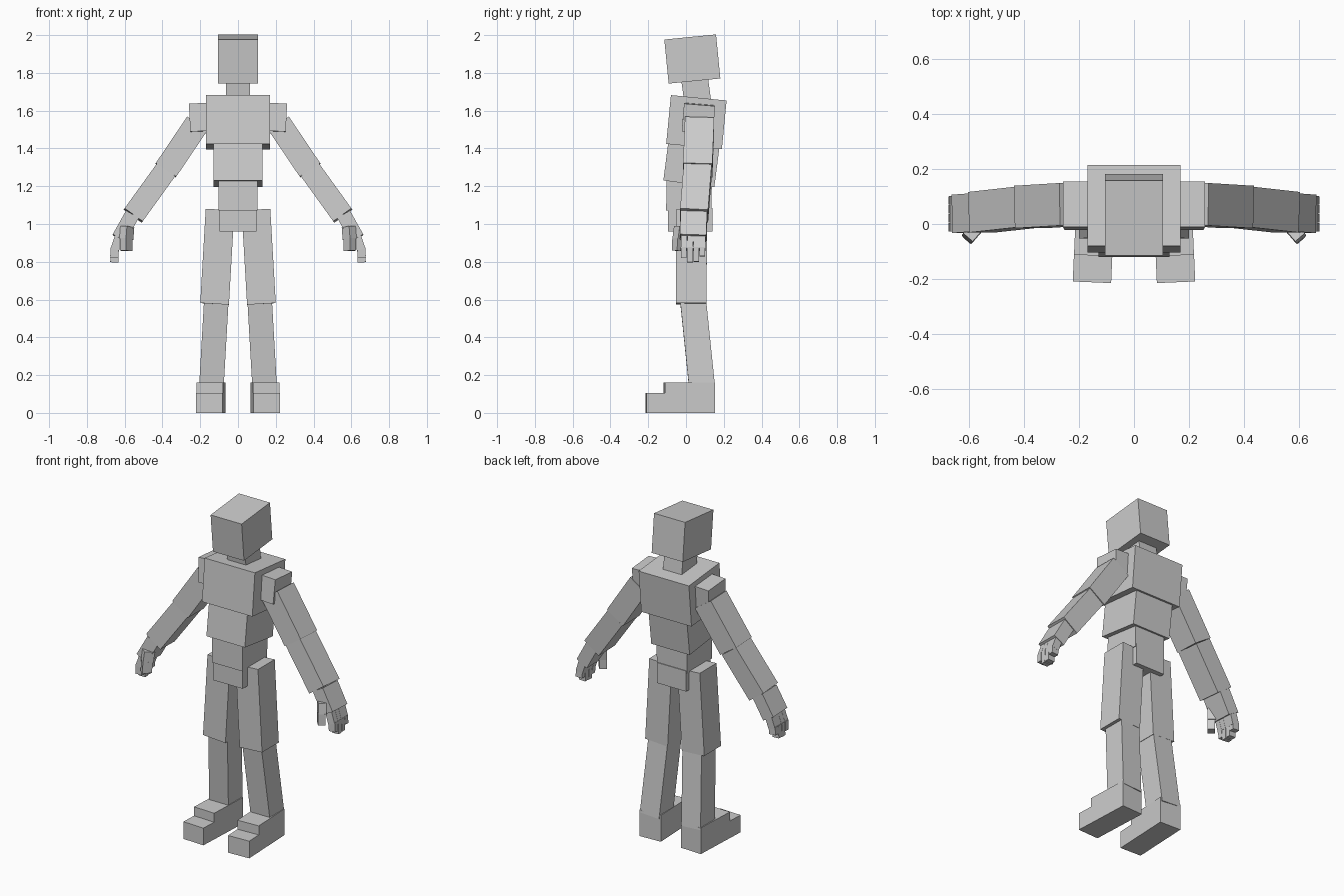
import bpy
from math import radians
from mathutils import Vector, Matrix


def beam(name, p0, p1, w, d, twist=0):
    """Box running from p0 to p1, w wide and d deep across its axis."""
    p0, p1 = Vector(p0), Vector(p1)
    z = (p1 - p0).normalized()
    x = Vector((0, 1, 0)).cross(z).normalized()
    y = z.cross(x)
    m = Matrix((x, y, z)).transposed() @ Matrix.Rotation(radians(twist), 3, 'Z')
    bpy.ops.mesh.primitive_cube_add(size=1)
    ob = bpy.context.object
    ob.name = name
    ob.data.transform(Matrix.Translation((p0 + p1) / 2) @ m.to_4x4()
                      @ Matrix.Diagonal((w, d, (p1 - p0).length, 1)))
    return ob


def pair(name, p0, p1, w, d, twist=0):
    """The same box on both sides of the body."""
    for side, s in (("left", 1), ("right", -1)):
        beam(f"{side}_{name}", (s * p0[0], *p0[1:]), (s * p1[0], *p1[1:]), w, d, s * twist)


# head and torso
beam("head", (0, .045, 1.757), (0, .022, 1.99), .21, .275)
beam("neck", (0, .063, 1.64), (0, .044, 1.78), .126, .142)
beam("chest", (0, .0425, 1.41), (0, .0675, 1.668), .34, .296)
beam("belly", (0, .015, 1.213), (0, .043, 1.43), .26, .272)
beam("waist", (0, .015, 1.07), (0, .017, 1.24), .206, .24)
beam("pelvis", (0, .022, .96), (0, .022, 1.085), .198, .235)

# legs
pair("thigh", (.124, .028, .577), (.095, .03, 1.076), .152, .162)
pair("shin", (.141, .085, .135), (.115, .038, .59), .13, .137)
pair("foot", (.143, .0175, 0), (.143, .0175, .16), .14, .265, 2.5)
pair("toes", (.151, -.16, 0), (.151, -.16, .105), .14, .105, 2.5)

# arms
pair("shoulder", (.2, .06, 1.485), (.207, .072, 1.633), .105, .165)
pair("upper_arm", (.217, .072, 1.53), (.382, .062, 1.285), .13, .155)
pair("forearm", (.382, .062, 1.285), (.555, .043, 1.045), .118, .148)
pair("palm", (.56, .042, 1.05), (.63, .037, .925), .078, .14)

# fingers, each with a straight and a curled segment
for i, (y, tip) in enumerate(((-.012, .82), (.021, .797), (.054, .8), (.086, .83))):
    pair(f"finger_base_{i + 1}", (.627, y + .003, .94), (.652, y, .865), .046, .032)
    pair(f"finger_tip_{i + 1}", (.652, y, .878), (.655, y, tip), .043, .03)

# thumbs
pair("thumb_base", (.591, -.034, .92), (.586, -.026, .985), .046, .06, 41)
pair("thumb_tip", (.592, -.04, .858), (.591, -.038, .925), .042, .055, 41)
